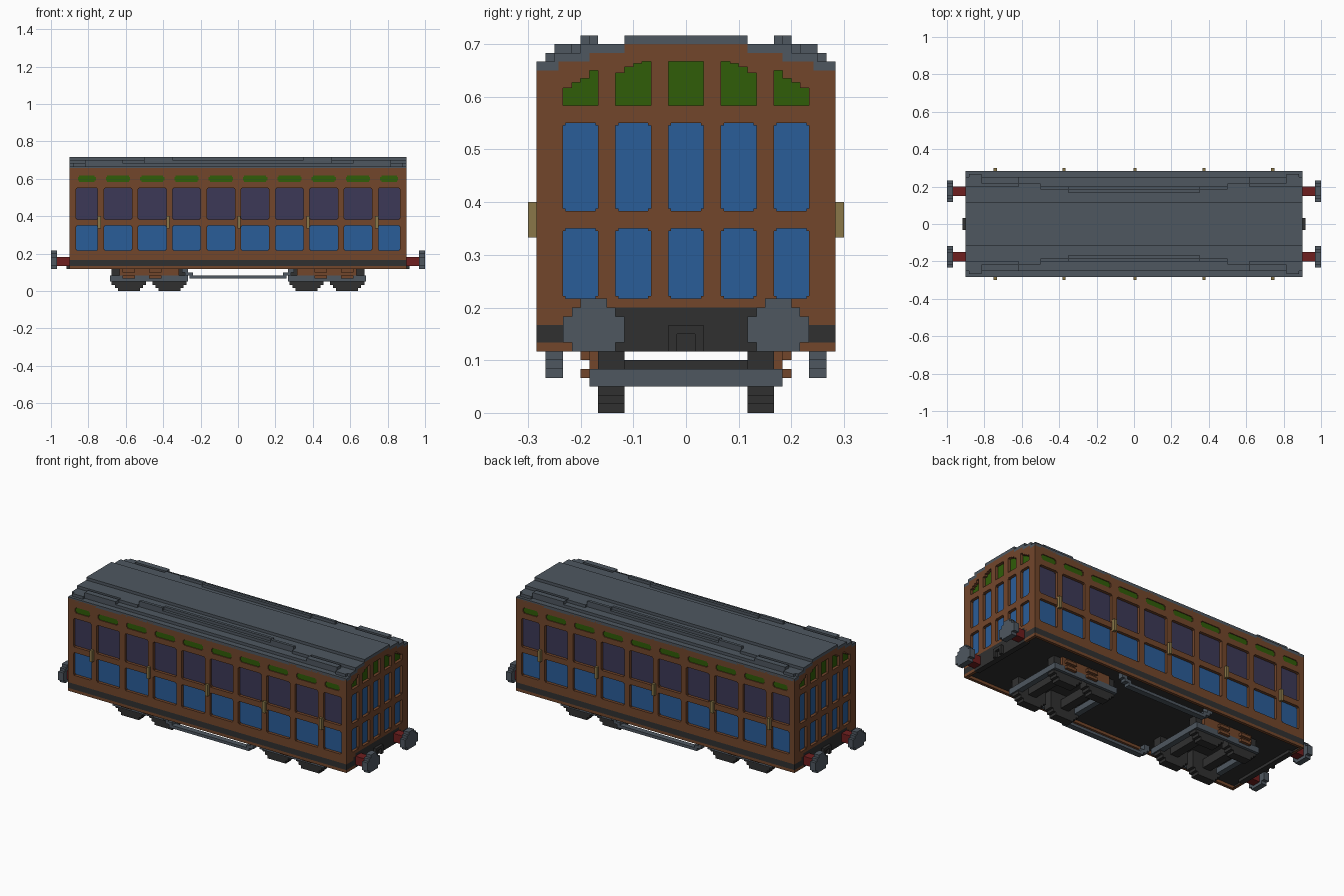
import bpy, bmesh
from mathutils import Vector

if "Cube" in bpy.data.objects:
    bpy.data.objects.remove(bpy.data.objects["Cube"])

U = 1 / 60  # size of one block


def material(name, rgb):
    lin = [((c / 255 + 0.055) / 1.055) ** 2.4 for c in rgb] + [1]
    m = bpy.data.materials.new(name)
    m.use_nodes = True
    m.diffuse_color = lin
    m.node_tree.nodes["Principled BSDF"].inputs["Base Color"].default_value = lin
    return m


MATS = {
    "brown": material("brown_wood", (114, 70, 43)),
    "grey": material("slate_grey", (78, 87, 96)),
    "dark": material("charcoal", (48, 48, 48)),
    "blue": material("panel_blue", (42, 93, 152)),
    "violet": material("dusk_glass", (60, 57, 87)),
    "green": material("vent_green", (48, 93, 8)),
    "red": material("buffer_red", (111, 30, 30)),
    "gold": material("handle_gold", (138, 119, 72)),
}


def finish(bm, name, colours):
    bmesh.ops.scale(bm, vec=(U, U, U), verts=bm.verts)
    me = bpy.data.meshes.new(name)
    bm.to_mesh(me)
    bm.free()
    for c in colours:
        me.materials.append(MATS[c])
    ob = bpy.data.objects.new(name, me)
    bpy.context.collection.objects.link(ob)


def boxes(name, colour, items):
    """Boxes given as (x0, x1, y0, y1, z0, z1) in blocks."""
    bm = bmesh.new()
    for x0, x1, y0, y1, z0, z1 in items:
        for v in bmesh.ops.create_cube(bm, size=1)["verts"]:
            v.co = (x0 + (v.co.x + .5) * (x1 - x0), y0 + (v.co.y + .5) * (y1 - y0),
                    z0 + (v.co.z + .5) * (z1 - z0))
    finish(bm, name, [colour])


def prism(name, colour, outline, x0, x1):
    """Extrude a y-z outline along x."""
    bm = bmesh.new()
    f = bm.faces.new([bm.verts.new((x0, y, z)) for y, z in outline])
    new = bmesh.ops.extrude_face_region(bm, geom=[f])["geom"]
    bmesh.ops.translate(bm, vec=(x1 - x0, 0, 0),
                        verts=[g for g in new if isinstance(g, bmesh.types.BMVert)])
    bmesh.ops.recalc_face_normals(bm, faces=bm.faces)
    finish(bm, name, [colour])


def panel(u0, u1, v0, v1, depth, colour, cut=.3):
    """Recessed panel with notched corners, as two crossing rectangles."""
    return [(u0 + cut, u1 - cut, v0, v1, depth, colour), (u0, u1, v0 + cut, v1 - cut, depth, colour)]


def relief(name, place, out, colours, rects):
    """Wall of stepped panels; later (u0, u1, v0, v1, depth, colour) override."""
    bm = bmesh.new()
    us = sorted({round(u, 3) for r in rects for u in r[:2]})
    vs = sorted({round(v, 3) for r in rects for v in r[2:4]})

    def cell(i, j):
        hit = (None, "brown")
        if 0 <= i < len(us) - 1 and 0 <= j < len(vs) - 1:
            u, v = (us[i] + us[i + 1]) / 2, (vs[j] + vs[j + 1]) / 2
            for r in rects:
                if r[0] < u < r[1] and r[2] < v < r[3]:
                    hit = r[4:]
        return hit

    def quad(pts, want, colour):
        f = bm.faces.new([bm.verts.new(place(*p)) for p in pts])
        f.normal_update()
        if f.normal.dot(want) < 0:
            f.normal_flip()
        f.material_index = colours.index(colour)

    for i in range(len(us) - 1):
        for j in range(len(vs) - 1):
            d, c = cell(i, j)
            if d is None:
                continue
            a, b, e, f = us[i], us[i + 1], vs[j], vs[j + 1]
            quad([(a, e, d), (b, e, d), (b, f, d), (a, f, d)], out, c)
            # reveals where the neighbour lies deeper
            for di, dj, p, q in ((-1, 0, (a, e), (a, f)), (1, 0, (b, e), (b, f)),
                                 (0, -1, (a, e), (b, e)), (0, 1, (a, f), (b, f))):
                nd = cell(i + di, j + dj)[0]
                if nd is None:
                    nd = 1 if dj else d
                if nd > d:
                    want = Vector(place(di, dj, 0)) - Vector(place(0, 0, 0))
                    quad([(*p, d), (*q, d), (*q, nd), (*p, nd)], want, c)
    bmesh.ops.remove_doubles(bm, verts=bm.verts, dist=1e-4)
    finish(bm, name, colours)


# Side walls: two rows of panels with shallow vents above
side = [(-54, 54, 7, 39.5, 0, "brown"), (-54, 54, 8, 10, 0, "dark")]
for s in (-1, 1):
    for a, b in ((1, 10), (12, 21), (23, 32), (34, 43), (45, 52)):
        u0, u1 = sorted((s * a, s * b))
        side += panel(u0, u1, 13, 21, 1, "blue") + panel(u0, u1, 23, 33, 1, "violet")
        side += panel(u0 + .6, u1 - .6, 35, 37, .3, "green", .4)
for s, n in ((-1, "right_side_wall"), (1, "left_side_wall")):
    relief(n, lambda u, v, d, s=s: (u, s * (17 - d), v), Vector((0, s, 0)),
           ["brown", "dark", "blue", "violet", "green"], side)

# End walls: five columns of panels, arched vents, buffer beam, stepped top
end = [(-17, 17, 7, 42, 0, "brown"), (-17, 17, 8, 10, 0, "dark"),
       (-13, 13, 8, 11, 0, "dark"), (-12, 12, 7, 12, 0, "dark")]
vents = [(-2, 2, 40), (4, 5, 40), (5, 6, 39.8), (6, 7, 39.4), (7, 8, 38.7),
         (10, 11, 39), (11, 12, 38.1), (12, 13, 37.6), (13, 14, 37)]
for s in (-1, 1):
    for a, b in ((-2, 2), (4, 8), (10, 14)):
        u = sorted((s * a, s * b))
        end += panel(*u, 13, 21, 1, "blue") + panel(*u, 23, 33, 1, "blue")
    for a, b, z in vents:
        end.append((*sorted((s * a, s * b)), 35, z, 1, "green"))
    for a, b, z in ((14.5, 17, 39), (11, 14.5, 40), (7, 11, 41)):
        end.append((*sorted((s * a, s * b)), z, 42, None, "brown"))
for s, n in ((-1, "back_end_wall"), (1, "front_end_wall")):
    relief(n, lambda u, v, d, s=s: (s * (54 - d), u, v), Vector((s, 0, 0)),
           ["brown", "dark", "blue", "green"], end)

# Floor, set up inside a rim
boxes("floor", "dark", [(-53.5, 53.5, -16.5, 16.5, 8, 9)]
      + [(s * 53 - .9, s * 53 + .9, -12, 12, 7.01, 8) for s in (-1, 1)])
boxes("floor_rim", "brown", [(-53.9, 53.9, s * 16.5 - .49, s * 16.5 + .49, 7.01, 8) for s in (-1, 1)])

# Stepped roof shell
top = [(17, 39), (17, 40), (15, 40), (15, 41), (12, 41), (12, 42), (7, 42), (7, 43)]
under = [(7, 41.99), (7, 40.99), (11, 40.99), (11, 39.99), (14.5, 39.99), (14.5, 39)]


def mirrored(pts):
    return [(-y, z) for y, z in reversed(pts)]


prism("roof", "grey", top + mirrored(top) + mirrored(under) + under, -54, 54)

# Rain strips that bow towards the roof centre
strips = []
for s in (-1, 1):
    y = sorted((s * 10, s * 11))
    strips.append((-21, 21, *y, 42, 43))
    for a, b, y0, y1, z0 in ((21, 30, 11, 12, 42), (30, 37, 12, 13, 41),
                             (37, 49, 13, 15, 41), (49, 53, 15, 16, 40)):
        y = sorted((s * y0, s * y1))
        strips += [(-b, -a, *y, z0, z0 + 1), (a, b, *y, z0, z0 + 1)]
boxes("rain_strips", "grey", strips)

# Door handles
boxes("door_handles", "gold", [(x - .5, x + .5, s * 17.5 - .5, s * 17.5 + .5, 20, 24)
                               for s in (-1, 1) for x in (-44.5, -22.5, .3, 22.5, 44.5)])

# Buffers and notched couplers
head = [(14, 8), (14, 11), (13, 11), (13, 12), (12, 12), (12, 13), (9, 13), (9, 12),
        (8, 12), (8, 11), (7, 11), (7, 8), (8, 8), (8, 7), (13, 7), (13, 8)]
for sx, nx in ((-1, "back"), (1, "front")):
    for sy, ny in ((-1, "right"), (1, "left")):
        prism(f"{nx}_{ny}_buffer_head", "grey", [(sy * y, z) for y, z in head], sx * 58, sx * 60)
        boxes(f"{nx}_{ny}_buffer_shaft", "red",
              [(*sorted((sx * 54, sx * 58)), sy * 10.5 - 1.5, sy * 10.5 + 1.5, 8, 11)])
    x = sorted((sx * 53.5, sx * 55))
    boxes(f"{nx}_coupler", "dark", [(*x, -2, -1, 7, 10), (*x, 1, 2, 7, 10), (*x, -1, 1, 9, 10)])

# Bogies
for sx, n in ((-1, "back"), (1, "front")):
    c = 28.5 * sx
    wheels, frame, springs = [], [], []
    for w in (c - 6.5, c + 6.5):
        for s in (-1, 1):
            for h, z0, z1 in ((3.5, 0, 1), (4.5, 1, 2), (5.5, 2, 8)):
                wheels.append((w - h, w + h, s * 8.5 - 1.5, s * 8.5 + 1.5, z0, z1))
        wheels.append((w - 1.5, w + 1.5, -7, 7, 3, 6))
    for s in (-1, 1):
        frame += [(c - 12.5, c + 12.5, s * 10.5 - .5, s * 10.5 + .5, 3, 5),
                  (c + s * 11.5 - 1, c + s * 11.5 + 1, -10, 10, 3, 5)]
        springs.append((c - 9.5, c + 9.5, s * 10.5 - .5, s * 10.5 + .5, 5, 8))
        for x in (26.5 * sx, 35 * sx):
            springs += [(x - 2, x + 2, s * 11.5 - .5, s * 11.5 + .5, z, z + 1) for z in (4, 6)]
    boxes(n + "_wheels", "dark", wheels)
    boxes(n + "_bogie_frame", "grey", frame)
    boxes(n + "_springs", "brown", springs)

# Truss rails under both sides, hung from stepped brackets
truss = []
for s in (-1, 1):
    y = (s * 15 - 1, s * 15 + 1)
    truss.append((-15.5, 15.5, *y, 4, 5))
    for t in (-1, 1):
        truss += [(*sorted((t * 14.5, t * 17)), *y, 5, 6), (*sorted((t * 16, t * 18)), *y, 6, 8)]
boxes("truss_rails", "grey", truss)
